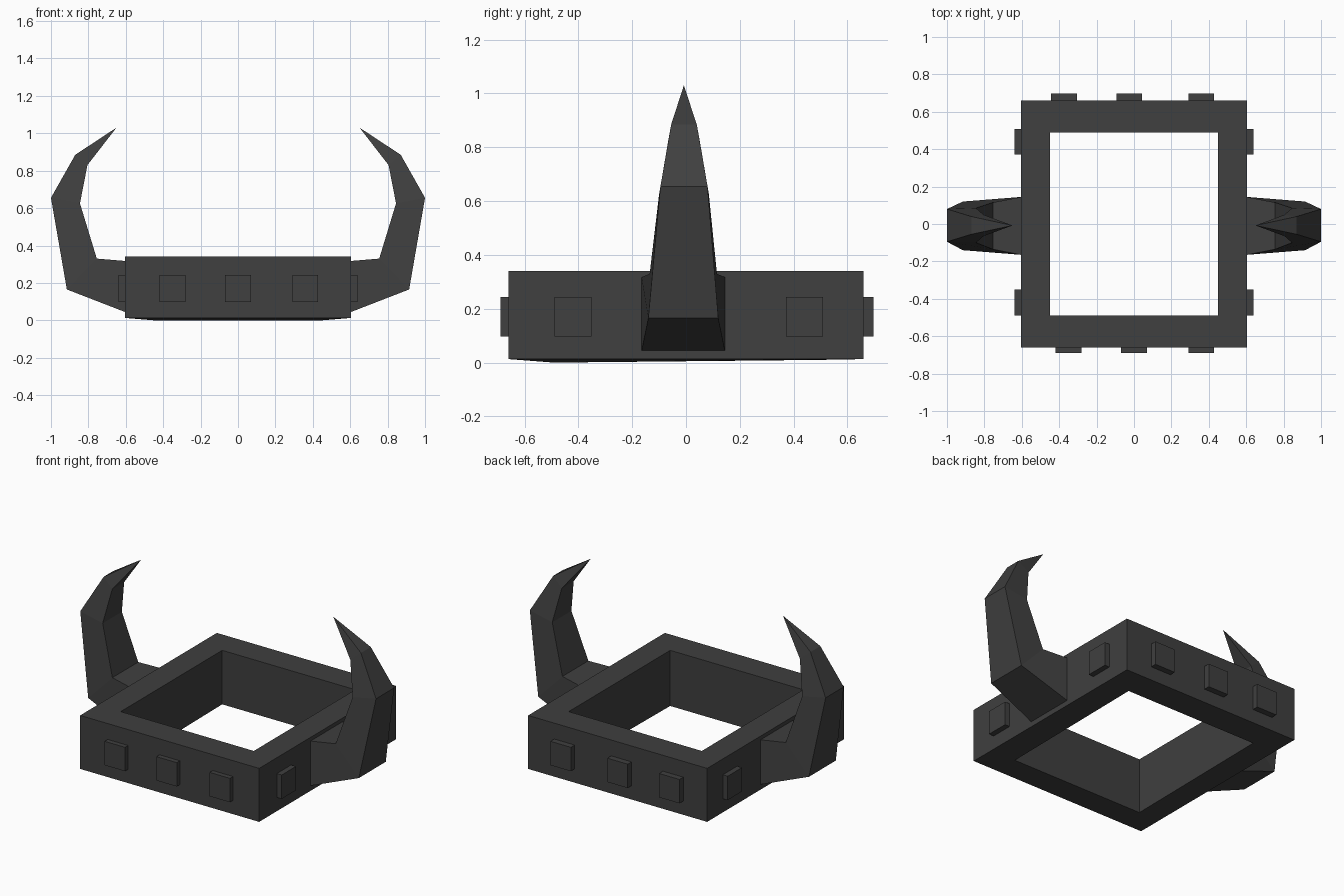
import bpy, bmesh

cube = bpy.data.objects.get("Cube")
if cube:
    bpy.data.objects.remove(cube)

# One charcoal colour for everything
charcoal = bpy.data.materials.new("charcoal")
charcoal.use_nodes = True
COLOR = (0.05, 0.05, 0.05, 1)
charcoal.diffuse_color = COLOR
charcoal.node_tree.nodes["Principled BSDF"].inputs["Base Color"].default_value = COLOR


def finish(name, bm):
    bmesh.ops.recalc_face_normals(bm, faces=bm.faces)
    mesh = bpy.data.meshes.new(name)
    bm.to_mesh(mesh)
    bm.free()
    mesh.materials.append(charcoal)
    obj = bpy.data.objects.new(name, mesh)
    bpy.context.collection.objects.link(obj)
    return obj


def bridge(bm, a, b):
    """Join two closed loops of equal length with quads."""
    for i in range(len(a)):
        j = (i + 1) % len(a)
        bm.faces.new((a[i], a[j], b[j], b[i]))


def box(name, lo, hi):
    bm = bmesh.new()
    bmesh.ops.create_cube(bm, size=1)
    for v in bm.verts:
        v.co = [(l + h) / 2 + c * (h - l) for l, h, c in zip(lo, hi, v.co)]
    return finish(name, bm)


# Square band: outer and inner walls, the inner lower rim dips at the front
def rectangle(bm, hx, hy, z_front, z_back):
    return [bm.verts.new((sx * hx, sy * hy, z_front if sy < 0 else z_back))
            for sx, sy in ((-1, -1), (1, -1), (1, 1), (-1, 1))]


bm = bmesh.new()
rings = [rectangle(bm, 0.605, 0.66, 0.013, 0.013),
         rectangle(bm, 0.605, 0.66, 0.34, 0.34),
         rectangle(bm, 0.45, 0.49, 0.34, 0.34),
         rectangle(bm, 0.45, 0.49, 0.0, 0.01)]
for i in range(4):
    bridge(bm, rings[i], rings[(i + 1) % 4])
finish("band", bm)

# Horns: (outer x, z), (inner x, z), outer y range, inner y range
SECTIONS = [
    ((0.60, 0.043), (0.60, 0.317), (-0.165, 0.145), (-0.165, 0.145)),
    ((0.915, 0.165), (0.755, 0.33), (-0.14, 0.12), (-0.135, 0.115)),
    ((1.0, 0.655), (0.845, 0.625), (-0.095, 0.08), (-0.1, 0.085)),
    ((0.87, 0.885), (0.805, 0.83), (-0.055, 0.04), (-0.065, 0.05)),
]
for name, side in (("left_horn", 1), ("right_horn", -1)):
    bm = bmesh.new()
    loops = []
    for (ox, oz), (ix, iz), (o0, o1), (i0, i1) in SECTIONS:
        corners = ((ox, o0, oz), (ox, o1, oz), (ix, i1, iz), (ix, i0, iz))
        loops.append([bm.verts.new((side * x, y, z)) for x, y, z in corners])
    for a, b in zip(loops, loops[1:]):
        bridge(bm, a, b)
    bm.faces.new(loops[0])
    tip = bm.verts.new((side * 0.65, -0.008, 1.03))
    last = loops[-1]
    for i in range(4):
        bm.faces.new((last[i], last[(i + 1) % 4], tip))
    finish(name, bm)

# Square studs around the band
HALF, LOW, HIGH = 0.069, 0.097, 0.243
for i, x in enumerate((-0.35, 0.0, 0.36)):
    box(f"front_stud_{i + 1}", (x - HALF, -0.69, LOW), (x + HALF, -0.65, HIGH))
for i, x in enumerate((-0.375, -0.025, 0.36)):
    box(f"back_stud_{i + 1}", (x - HALF, 0.65, LOW), (x + HALF, 0.697, HIGH))
for end, y in (("front", -0.42), ("back", 0.44)):
    box(f"left_{end}_stud", (0.6, y - HALF, LOW), (0.638, y + HALF, HIGH))
    box(f"right_{end}_stud", (-0.638, y - HALF, LOW), (-0.6, y + HALF, HIGH))
